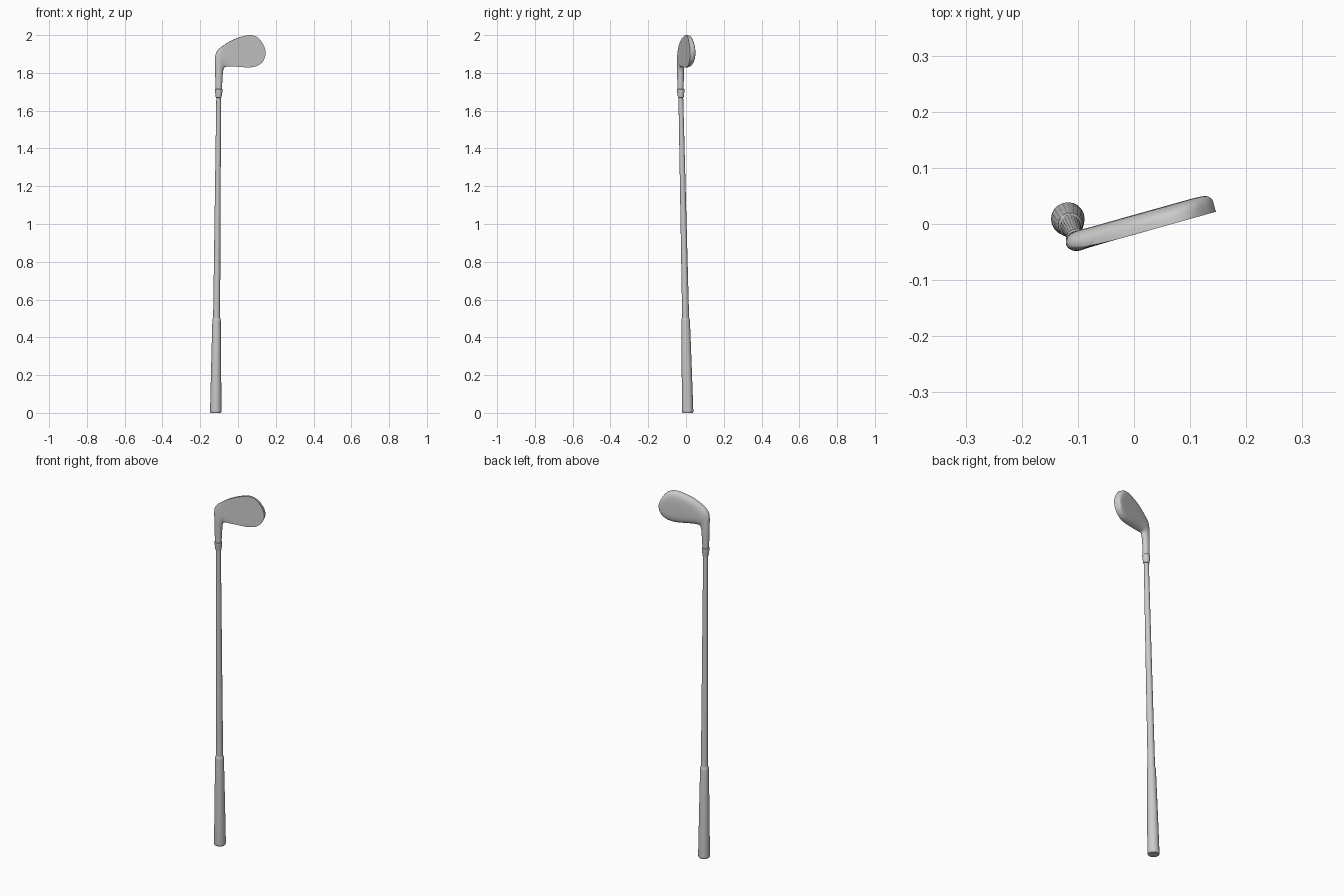
import bpy, bmesh
from math import cos, sin, pi
from mathutils import Vector

if "Cube" in bpy.data.objects:
    bpy.data.objects.remove(bpy.data.objects["Cube"])

AXIS_A = Vector((-0.118, 0.009, 0.0))
AXIS_B = Vector((-0.102, -0.028, 1.70))


def loft(name, rings, angle=35):
    """Skin a list of closed rings, capping both ends."""
    bm = bmesh.new()
    vs = [[bm.verts.new(p) for p in ring] for ring in rings]
    n = len(vs[0])
    for a, b in zip(vs, vs[1:]):
        for i in range(n):
            j = (i + 1) % n
            bm.faces.new((a[i], a[j], b[j], b[i]))
    bm.faces.new(vs[0])
    bm.faces.new(vs[-1])
    bmesh.ops.recalc_face_normals(bm, faces=bm.faces)
    mesh = bpy.data.meshes.new(name)
    bm.to_mesh(mesh)
    bm.free()
    ob = bpy.data.objects.new(name, mesh)
    bpy.context.collection.objects.link(ob)
    bpy.ops.object.select_all(action='DESELECT')
    ob.select_set(True)
    bpy.context.view_layer.objects.active = ob
    bpy.ops.object.shade_smooth_by_angle(angle=angle * pi / 180)
    return ob


def turned(name, profile, sides=20):
    """Round part along the slightly leaning shaft axis, profile = (z, radius)."""
    rings = []
    for z, r in profile:
        c = AXIS_A.lerp(AXIS_B, z / AXIS_B.z)
        rings.append([(c.x + r * cos(2 * pi * i / sides),
                       c.y + r * sin(2 * pi * i / sides), z) for i in range(sides)])
    return loft(name, rings)


# grip, shaft and ferrule
turned("grip", [(0, .022), (0, .027), (.004, .0295), (.012, .030), (.25, .0265),
                (.485, .0225), (.497, .0215), (.503, .0185)])
turned("shaft", [(.48, .0185), (1.69, .0125)])
turned("ferrule", [(1.668, .0125), (1.669, .015), (1.685, .0175), (1.705, .0195),
                   (1.713, .0195), (1.716, .0165)])

# head stations: lower/inner point (x, z), upper/outer point (x, z),
# offset of widest line, front depth, back depth, roundness exponent
stations = [
    (-.086, 1.705, -.118, 1.705, .019, .016, .016, 2),
    (-.082, 1.78, -.120, 1.78, .019, .0175, .0175, 2),
    (-.079, 1.81, -.121, 1.84, .018, .018, .018, 2),
    (-.074, 1.825, -.119, 1.893, .015, .015, .020, 2.1),
    (-.066, 1.832, -.105, 1.922, .009, .009, .026, 2.3),
    (-.045, 1.834, -.078, 1.944, .003, .003, .031, 2.7),
    (-.010, 1.833, -.030, 1.973, 0, 0, .034, 3.2),
    (.030, 1.830, .020, 1.992, 0, 0, .034, 3.5),
    (.060, 1.829, .060, 2.0, 0, 0, .034, 3.5),
    (.090, 1.833, .090, 1.995, 0, 0, .034, 3.5),
    (.113, 1.843, .113, 1.979, 0, 0, .034, 3.5),
    (.130, 1.858, .130, 1.956, 0, 0, .033, 3.4),
    (.140, 1.876, .140, 1.937, 0, 0, .030, 3.2),
    (.146, 1.895, .146, 1.919, 0, 0, .022, 3),
]


def smooth_stations(rows, steps=4):
    """Catmull-Rom interpolation between stations."""
    out = []
    for k in range(len(rows) - 1):
        p0, p1, p2 = rows[max(k - 1, 0)], rows[k], rows[k + 1]
        p3 = rows[min(k + 2, len(rows) - 1)]
        for s in range(steps):
            t = s / steps
            out.append([.5 * (2 * b + (c - a) * t + (2 * a - 5 * b + 4 * c - d) * t * t
                              + (3 * b - a - 3 * c + d) * t ** 3)
                        for a, b, c, d in zip(p0, p1, p2, p3)])
    return out + [list(rows[-1])]


def head_ring(st, count=36):
    px, pz, qx, qz, w, f, b, n = st
    f = max(f, 0)
    ring = []
    for i in range(count):
        a = 2 * pi * i / count
        c, s = cos(a), sin(a)
        u = abs(c) ** (2 / n) * (1 if c > 0 else -1)
        v = abs(s) ** (2 / n) * (b if s > 0 else -f)
        x = (px + qx) / 2 + u * (qx - px) / 2
        z = (pz + qz) / 2 + u * (qz - pz) / 2
        ring.append((x - .27 * v, .28 * x - .019 + .963 * (w + v), z))
    return ring


# blade and hosel in one skin, flat striking face to the front
loft("club_head", [head_ring(s) for s in smooth_stations(stations)], 40)
